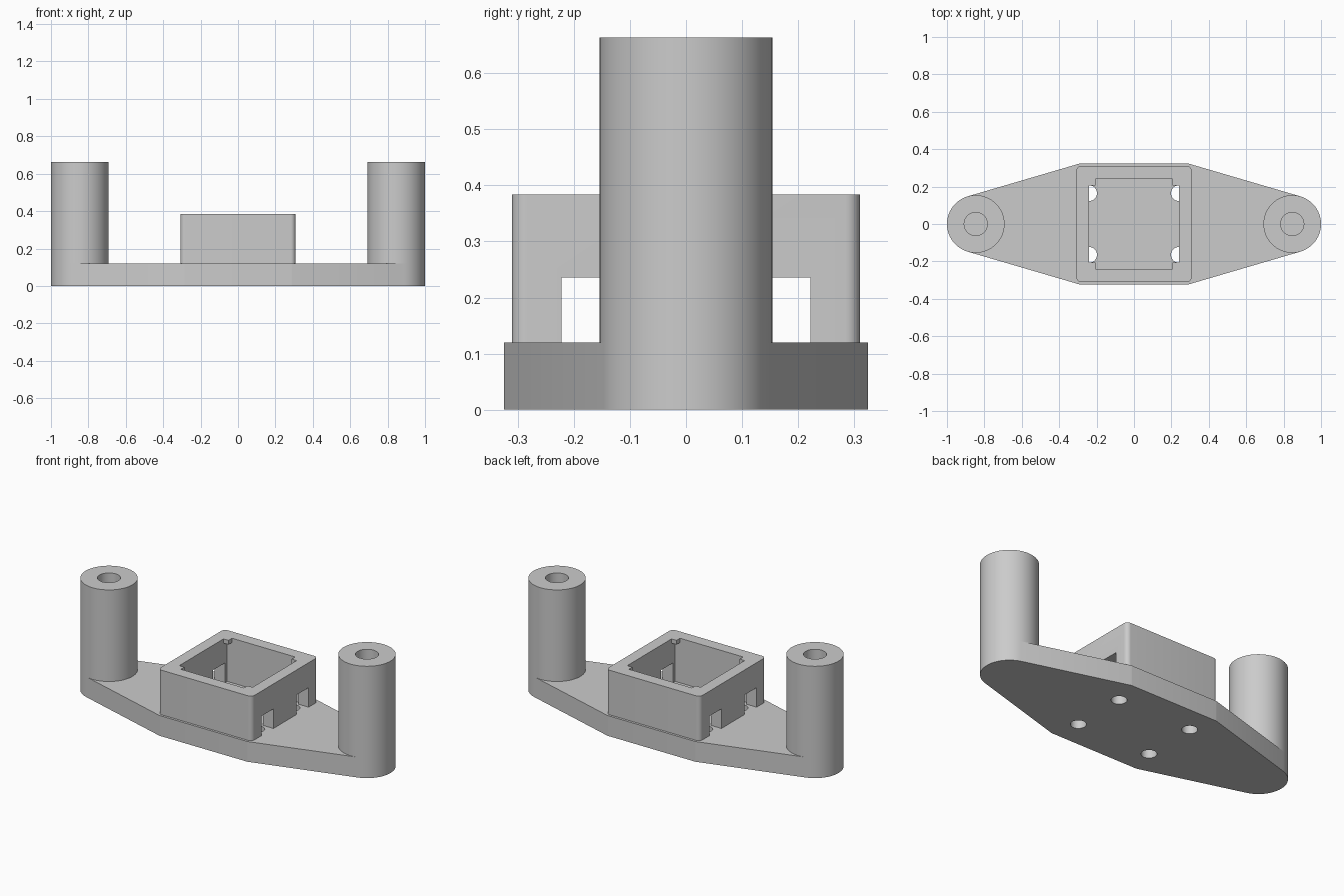
import bpy
import bmesh
from math import cos, sin, tau, radians
from mathutils import Vector
from mathutils.geometry import convex_hull_2d

cube = bpy.data.objects.get("Cube")
if cube:
    bpy.data.objects.remove(cube, do_unlink=True)

grey = bpy.data.materials.new("light_grey")
grey.use_nodes = True
COLOUR = (0.6, 0.6, 0.6, 1)
grey.diffuse_color = COLOUR
grey.node_tree.nodes["Principled BSDF"].inputs["Base Color"].default_value = COLOUR

PLATE_TOP, BOX_TOP, POST_TOP = 0.12, 0.384, 0.663
POST_X, POST_R, BORE_R = 0.846, 0.154, 0.062
SIGNS = (-1, 1)
CORNERS = [(sx, sy) for sx in SIGNS for sy in SIGNS]


def circle(x, y, r, n=64):
    return [Vector((x + r * cos(tau * i / n), y + r * sin(tau * i / n))) for i in range(n)]


def rect(x0, x1, y0, y1):
    return [Vector(p) for p in ((x0, y0), (x1, y0), (x1, y1), (x0, y1))]


def hull(points):
    return [points[i] for i in convex_hull_2d(points)]


def rounded(hx, hy, r):
    """Corner circles whose hull is a rounded rectangle."""
    return [p for sx, sy in CORNERS for p in circle(sx * (hx - r), sy * (hy - r), r, 32)]


def prism(name, outline, z0, z1):
    bm = bmesh.new()
    face = bm.faces.new([bm.verts.new((p.x, p.y, z0)) for p in outline])
    top = bmesh.ops.extrude_face_region(bm, geom=[face])["geom"]
    verts = [v for v in top if isinstance(v, bmesh.types.BMVert)]
    bmesh.ops.translate(bm, verts=verts, vec=(0, 0, z1 - z0))
    bmesh.ops.recalc_face_normals(bm, faces=bm.faces)
    mesh = bpy.data.meshes.new(name)
    bm.to_mesh(mesh)
    bm.free()
    mesh.materials.append(grey)
    obj = bpy.data.objects.new(name, mesh)
    bpy.context.collection.objects.link(obj)
    return obj


def cut(obj, outline, z0, z1):
    cutter = prism("cutter", outline, z0, z1)
    cutter.hide_render = True
    mod = obj.modifiers.new("cut", "BOOLEAN")
    mod.operation, mod.solver, mod.object = "DIFFERENCE", "EXACT", cutter
    select(obj)
    bpy.ops.object.modifier_apply(modifier=mod.name)
    bpy.data.objects.remove(cutter, do_unlink=True)


def select(obj):
    bpy.ops.object.select_all(action="DESELECT")
    obj.select_set(True)
    bpy.context.view_layer.objects.active = obj


# Base plate: hull of the two post feet and the central block, with four holes
feet = [p for s in SIGNS for p in circle(s * POST_X, 0, POST_R)]
plate = prism("base_plate", hull(feet + rounded(0.31, 0.324, 0.025)), 0, PLATE_TOP)
for sx, sy in CORNERS:
    cut(plate, circle(sx * 0.24, sy * 0.165, 0.042, 32), -0.1, 0.2)

# Open box with a square cavity and two windows in each side wall
box = prism("socket_box", hull(rounded(0.308, 0.31, 0.026)), PLATE_TOP, BOX_TOP)
cut(box, rect(-0.24, 0.24, -0.24, 0.24), 0, 1)
for s in SIGNS:
    y0, y1 = sorted((s * 0.108, s * 0.222))
    cut(box, rect(-0.5, 0.5, y0, y1), 0, 0.236)

# Small retaining lugs in the cavity's top corners
lugs = []
for sx, sy in CORNERS:
    x0, x1 = sorted((sx * 0.207, sx * 0.24))
    y0, y1 = sorted((sy * 0.207, sy * 0.24))
    lugs.append(prism("corner_lug", rect(x0, x1, y0, y1), BOX_TOP - 0.025, BOX_TOP))

# Bored posts at both ends
posts = []
for side, s in (("left", 1), ("right", -1)):
    post = prism(side + "_post", circle(s * POST_X, 0, POST_R), PLATE_TOP, POST_TOP)
    cut(post, circle(s * POST_X, 0, BORE_R, 48), 0, 1)
    posts.append(post)

for obj in [plate, box] + posts:
    select(obj)
    bpy.ops.object.shade_smooth_by_angle(angle=radians(30))
